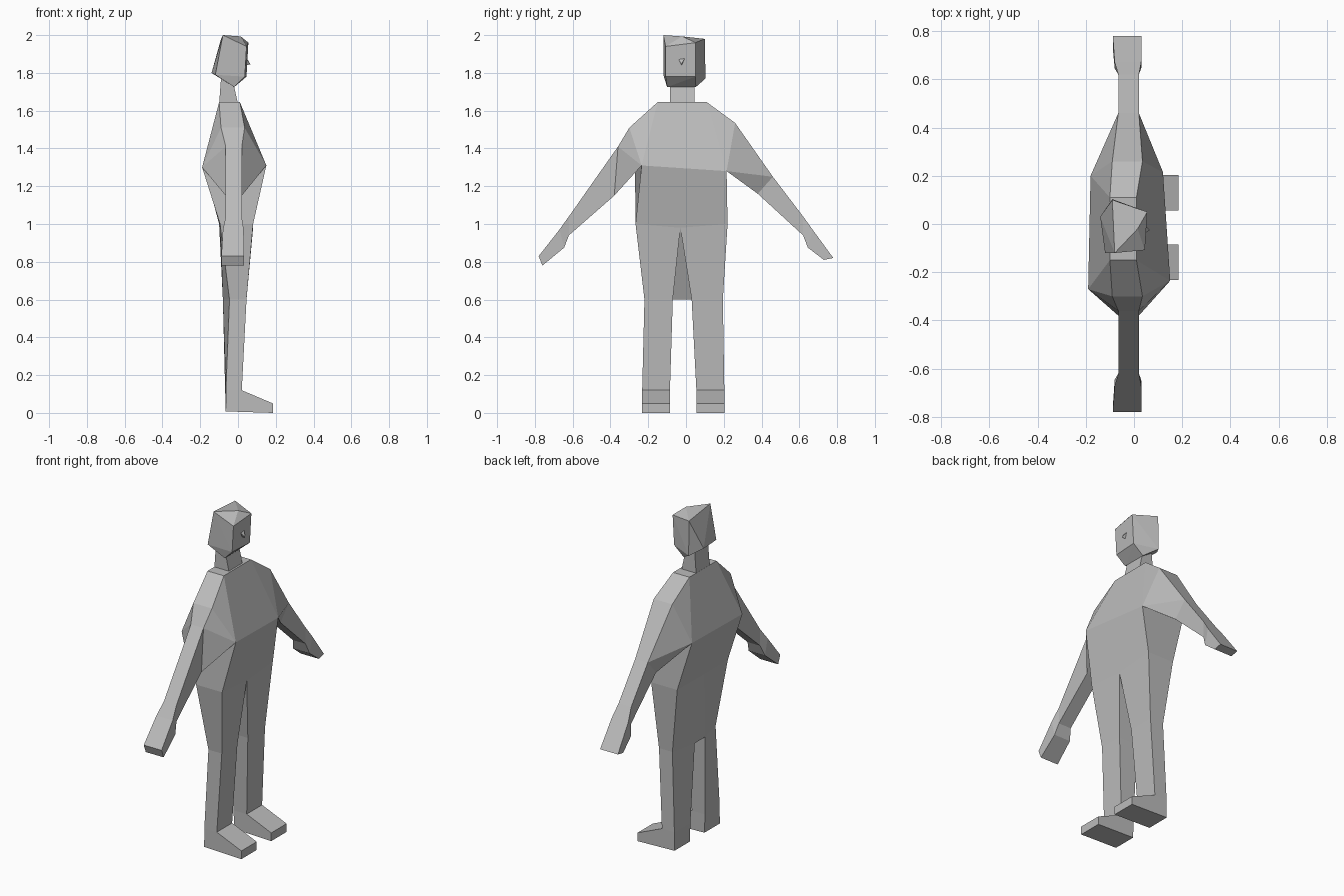
import bpy, bmesh

if "Cube" in bpy.data.objects:
    bpy.data.objects.remove(bpy.data.objects["Cube"])

grey = bpy.data.materials.new("plain grey")
grey.diffuse_color = (0.5, 0.5, 0.5, 1)
grey.use_nodes = True
grey.node_tree.nodes["Principled BSDF"].inputs["Base Color"].default_value = grey.diffuse_color


def finish(bm, name):
    bmesh.ops.recalc_face_normals(bm, faces=bm.faces)
    mesh = bpy.data.meshes.new(name)
    bm.to_mesh(mesh)
    bm.free()
    mesh.materials.append(grey)
    obj = bpy.data.objects.new(name, mesh)
    bpy.context.collection.objects.link(obj)
    return obj


def hull(name, points):
    bm = bmesh.new()
    for p in points:
        bm.verts.new(p)
    res = bmesh.ops.convex_hull(bm, input=bm.verts)
    loose = [v for v in bm.verts if not v.link_faces]
    bmesh.ops.delete(bm, geom=loose, context='VERTS')
    return finish(bm, name)


bm = bmesh.new()
V = lambda x, y, z: bm.verts.new((x, y, z))
F = lambda *v: bm.faces.new(v)


def pair(front, back, y, z):
    """Front and back vertex at the same width and height."""
    return V(front, y, z), V(back, y, z)


def loft(a, b):
    for i in range(len(a)):
        j = (i + 1) % len(a)
        F(a[i], a[j], b[j], b[i])


crotch = V(0.08, -0.03, 0.98)
seat = V(-0.10, -0.03, 1.0)


def half(neck_y, shoulder, elbow_top, elbow_low, tip_top, tip_low, chest, back,
         hip_y, knee, ankle, s):
    # Shoulder and chest
    n = pair(0.01, -0.10, neck_y, 1.645)
    sh = pair(0.035, -0.09, *shoulder)
    c, b = V(*chest), V(*back)
    # Arm sections, each ordered front top, front low, back low, back top
    def section(front, rear, top, low):
        t, l = pair(front, rear, *top), pair(front, rear, *low)
        return [t[0], l[0], l[1], t[1]]
    arm = [section(0.02, -0.065, elbow_top, elbow_low),
           section(0.02, -0.065, (s * 0.62, 1.04), (s * 0.62, 0.94)),
           section(0.03, -0.08, (s * 0.67, 0.97), (s * 0.645, 0.875)),
           section(0.032, -0.088, tip_top, tip_low)]
    for r0, r1 in zip(arm, arm[1:]):
        loft(r0, r1)
    F(*arm[-1])
    ft, fb, bb, bt = arm[0]
    F(n[0], n[1], sh[1], sh[0])
    F(sh[0], sh[1], bt, ft)
    F(n[0], sh[0], c)
    F(sh[0], ft, c)
    F(ft, fb, c)
    F(n[1], sh[1], b)
    F(sh[1], bt, b)
    F(bt, bb, b)
    F(c, fb, bb, b)
    # Waist and thigh
    hf, hb = pair(0.08, -0.095, hip_y, 1.0)
    ko, ki = knee
    kof, kob = pair(0.045, -0.045, ko, 0.6)
    kif, kib = pair(0.045, -0.08, ki, 0.6)
    F(c, b, hb, hf)
    F(hf, hb, kob, kof)
    F(hf, crotch, kif, kof)
    F(crotch, kib, kif)
    F(hb, seat, kib, kob)
    # Shin and foot
    ao, ai = ankle
    aof, aob = pair(0.02, -0.064, ao, 0.12)
    aif, aib = pair(0.02, -0.068, ai, 0.12)
    loft([kof, kif, kib, kob], [aof, aif, aib, aob])
    foot = []
    for y in ankle:
        foot.append([V(0.185, y, 0.05), V(0.185, y, 0.0), V(-0.065, y, 0.008)])
    o, i = foot
    F(aof, *o, aob)
    F(aif, *i, aib)
    for p, q in zip([aof] + o, o + [aob]):
        m = dict(zip([aof] + o + [aob], [aif] + i + [aib]))
        F(p, q, m[q], m[p])
    return n, c, b, hf, hb, kib


L = half(-0.15, (-0.30, 1.51), (-0.36, 1.41), (-0.38, 1.15), (-0.78, 0.83),
         (-0.76, 0.78), (0.15, -0.235, 1.31), (-0.19, -0.27, 1.30),
         -0.267, (-0.22, -0.07), (-0.232, -0.085), -1)
R = half(0.11, (0.26, 1.535), (0.46, 1.25), (0.38, 1.16), (0.78, 0.82),
         (0.73, 0.81), (0.12, 0.215, 1.28), (-0.18, 0.20, 1.30),
         0.22, (0.195, 0.03), (0.203, 0.055), 1)

# Centre panels joining the two halves
F(L[0][0], R[0][0], R[0][1], L[0][1])
F(L[0][0], L[1], R[1], R[0][0])
F(L[0][1], L[2], R[2], R[0][1])
F(L[1], L[3], crotch, R[3], R[1])
F(L[2], L[4], seat, R[4], R[2])
F(seat, L[5], R[5])
F(crotch, L[5], R[5])
finish(bm, "body")

# Neck leaning slightly into the head
hull("neck", [(x, y, z) for y in (-0.085, 0.045)
              for x, z in ((-0.10, 1.635), (0.0, 1.635), (-0.09, 1.77), (-0.03, 1.77))])

# Faceted head
hull("head", [(-0.08, -0.12, 2.0), (-0.09, 0.10, 1.98), (0.015, -0.02, 1.993),
              (0.045, -0.108, 1.94), (0.055, 0.05, 1.96),
              (0.045, 0.05, 1.78), (0.036, -0.108, 1.78),
              (-0.02, -0.10, 1.725), (-0.02, 0.052, 1.725),
              (-0.12, -0.12, 1.79), (-0.14, 0.03, 1.80), (-0.09, 0.103, 1.77)])

# Small pointed nose
hull("nose", [(0.042, -0.04, 1.875), (0.045, -0.005, 1.88),
              (0.040, -0.022, 1.84), (0.066, -0.025, 1.845)])
